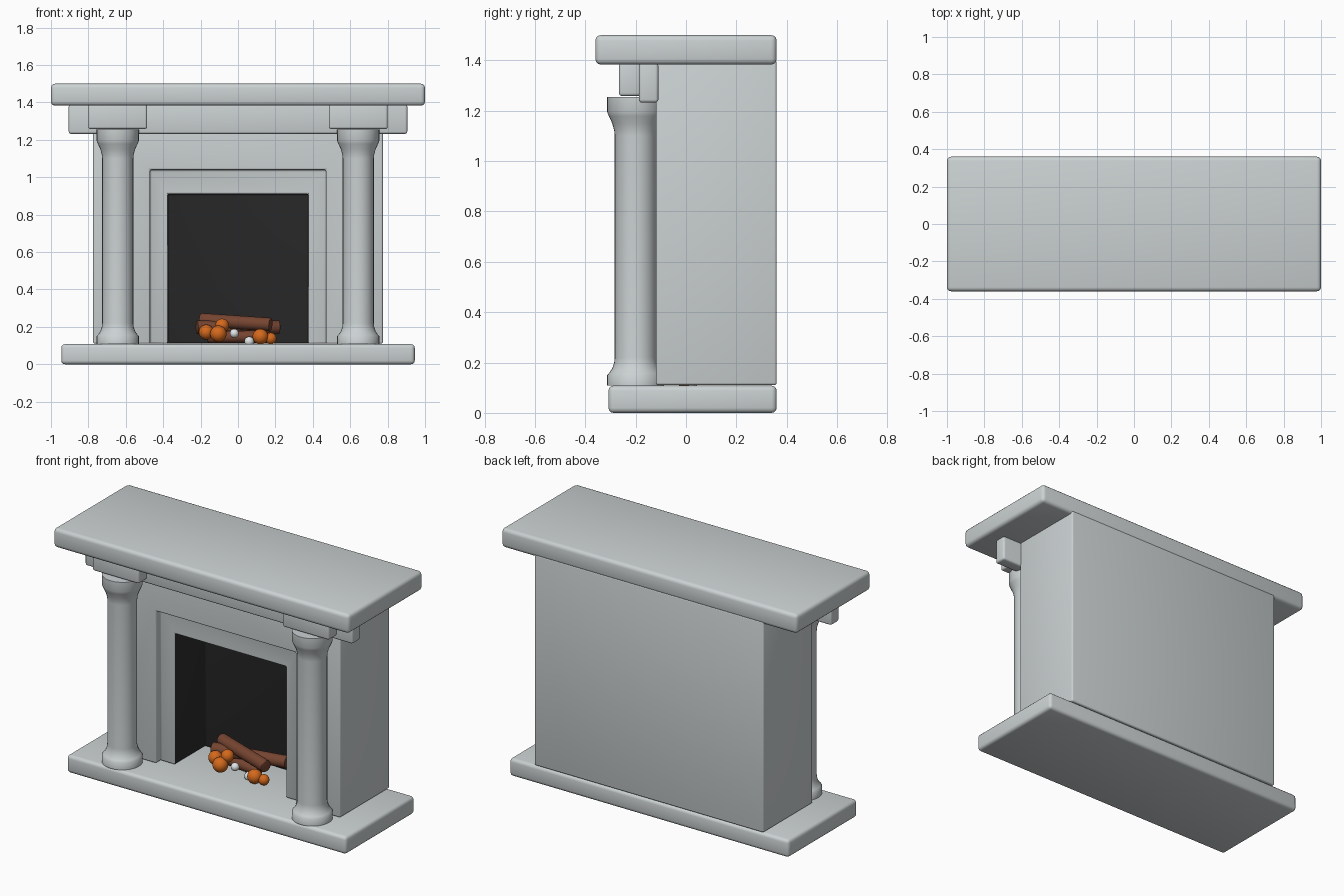
import bpy, bmesh, math
from mathutils import Vector

if "Cube" in bpy.data.objects:
    bpy.data.objects.remove(bpy.data.objects["Cube"])


def material(name, rgb):
    m = bpy.data.materials.new(name)
    m.diffuse_color = (*rgb, 1)
    m.use_nodes = True
    m.node_tree.nodes["Principled BSDF"].inputs["Base Color"].default_value = m.diffuse_color
    return m


STONE = material("pale_stone", (0.60, 0.64, 0.65))
SOOT = material("soot_black", (0.024, 0.024, 0.024))
BARK = material("bark_brown", (0.18, 0.058, 0.03))
EMBER = material("ember_orange", (0.66, 0.14, 0.012))
ASH = material("ash_white", (0.75, 0.78, 0.80))


def finish(bm, name, mats, bevel=0, angle=60):
    """Turn a bmesh into a smooth-shaded object with optional rounded edges."""
    bmesh.ops.recalc_face_normals(bm, faces=bm.faces)
    me = bpy.data.meshes.new(name)
    bm.to_mesh(me)
    bm.free()
    for m in mats:
        me.materials.append(m)
    ob = bpy.data.objects.new(name, me)
    bpy.context.collection.objects.link(ob)
    bpy.ops.object.select_all(action='DESELECT')
    ob.select_set(True)
    bpy.context.view_layer.objects.active = ob
    if bevel:
        mod = ob.modifiers.new("rounded_edges", 'BEVEL')
        mod.width, mod.segments = bevel, 3
        mod.limit_method = 'ANGLE'
        bpy.ops.object.modifier_apply(modifier=mod.name)
    bpy.ops.object.shade_smooth_by_angle(angle=math.radians(angle))
    return ob


def block(name, lo, hi, bevel):
    bm = bmesh.new()
    bmesh.ops.create_cube(bm, size=1)
    lo, hi = Vector(lo), Vector(hi)
    for v in bm.verts:
        v.co = (lo + hi) / 2 + v.co * (hi - lo)
    return finish(bm, name, [STONE], bevel)


def chimney_body(name):
    # Nested arches (half width, top, y), running from the back edge to the firebox back
    arches = [(0.775, 1.40, 0.36), (0.775, 1.40, -0.12), (0.47, 1.04, -0.12),
              (0.47, 1.04, -0.075), (0.375, 0.91, -0.075), (0.375, 0.91, 0.22)]
    floor = 0.11
    bm = bmesh.new()
    rows = [[bm.verts.new(p) for p in ((-w, y, floor), (-w, y, t), (w, y, t), (w, y, floor))]
            for w, t, y in arches]
    for i, (a, b) in enumerate(zip(rows, rows[1:])):
        for j in range(3):
            f = bm.faces.new((a[j], a[j + 1], b[j + 1], b[j]))
            f.material_index = int(i == 4)
    bm.faces.new(rows[0])                             # outer back
    bm.faces.new(rows[-1]).material_index = 1         # firebox back
    bm.faces.new([r[0] for r in rows] + [r[3] for r in reversed(rows)])  # underside
    return finish(bm, name, [STONE, SOOT], 0.01)


def column(name, x, y, n=32):
    profile = [(0.113, 0.108), (0.113, 0.15), (0.104, 0.16), (0.093, 0.177), (0.085, 0.20),
               (0.083, 0.22), (0.083, 1.10), (0.085, 1.12), (0.093, 1.15), (0.106, 1.178),
               (0.113, 1.195), (0.113, 1.255)]
    bm = bmesh.new()
    rings = [[bm.verts.new((x + r * math.cos(2 * math.pi * k / n),
                            y + r * math.sin(2 * math.pi * k / n), z)) for k in range(n)]
             for r, z in profile]
    for a, b in zip(rings, rings[1:]):
        for k in range(n):
            bm.faces.new((a[k], a[(k + 1) % n], b[(k + 1) % n], b[k]))
    bm.faces.new(rings[0])
    bm.faces.new(rings[-1])
    return finish(bm, name, [STONE])


def log(name, start, end, radius):
    a, b = Vector(start), Vector(end)
    bm = bmesh.new()
    bmesh.ops.create_cone(bm, cap_ends=True, segments=20, radius1=radius, radius2=radius,
                          depth=(b - a).length)
    turn = (b - a).to_track_quat('Z', 'Y')
    for v in bm.verts:
        v.co = turn @ v.co + (a + b) / 2
    return finish(bm, name, [BARK], 0.004)


def ball(name, centre, radius, mat):
    bm = bmesh.new()
    bmesh.ops.create_uvsphere(bm, u_segments=24, v_segments=14, radius=radius)
    bmesh.ops.translate(bm, verts=bm.verts, vec=centre)
    return finish(bm, name, [mat])


# Slabs and body
block("hearth_base", (-0.945, -0.308, 0), (0.945, 0.36, 0.108), 0.02)
block("mantel_shelf", (-1, -0.36, 1.383), (1, 0.36, 1.5), 0.022)
block("frieze", (-0.905, -0.187, 1.232), (0.905, -0.11, 1.39), 0.012)
chimney_body("chimney_body")

# Columns with cap blocks
for side, s in (("left", -1), ("right", 1)):
    column(side + "_column", s * 0.643, -0.2)
    block(side + "_cap_block", (s * 0.643 - 0.157, -0.266, 1.258),
          (s * 0.643 + 0.157, -0.18, 1.39), 0.012)

# Logs
log("upper_log", (-0.20, 0.127, 0.238), (0.175, 0.02, 0.212), 0.036)
log("rear_log", (-0.22, 0.07, 0.198), (0.22, 0.16, 0.198), 0.036)
log("lower_log", (-0.16, 0.10, 0.145), (0.10, 0.06, 0.148), 0.032)

# Embers and ash lumps
for i, (x, y, z, r) in enumerate([(-0.085, 0.02, 0.207, 0.037), (-0.17, 0.025, 0.172, 0.04),
                                  (-0.105, -0.02, 0.163, 0.044), (0.12, -0.01, 0.148, 0.042),
                                  (0.175, 0.0, 0.138, 0.031)]):
    ball(f"ember_{i + 1}", (x, y, z), r, EMBER)
ball("ash_lump_1", (-0.02, 0.0, 0.165), 0.024, ASH)
ball("ash_lump_2", (0.06, 0.02, 0.122), 0.026, ASH)
